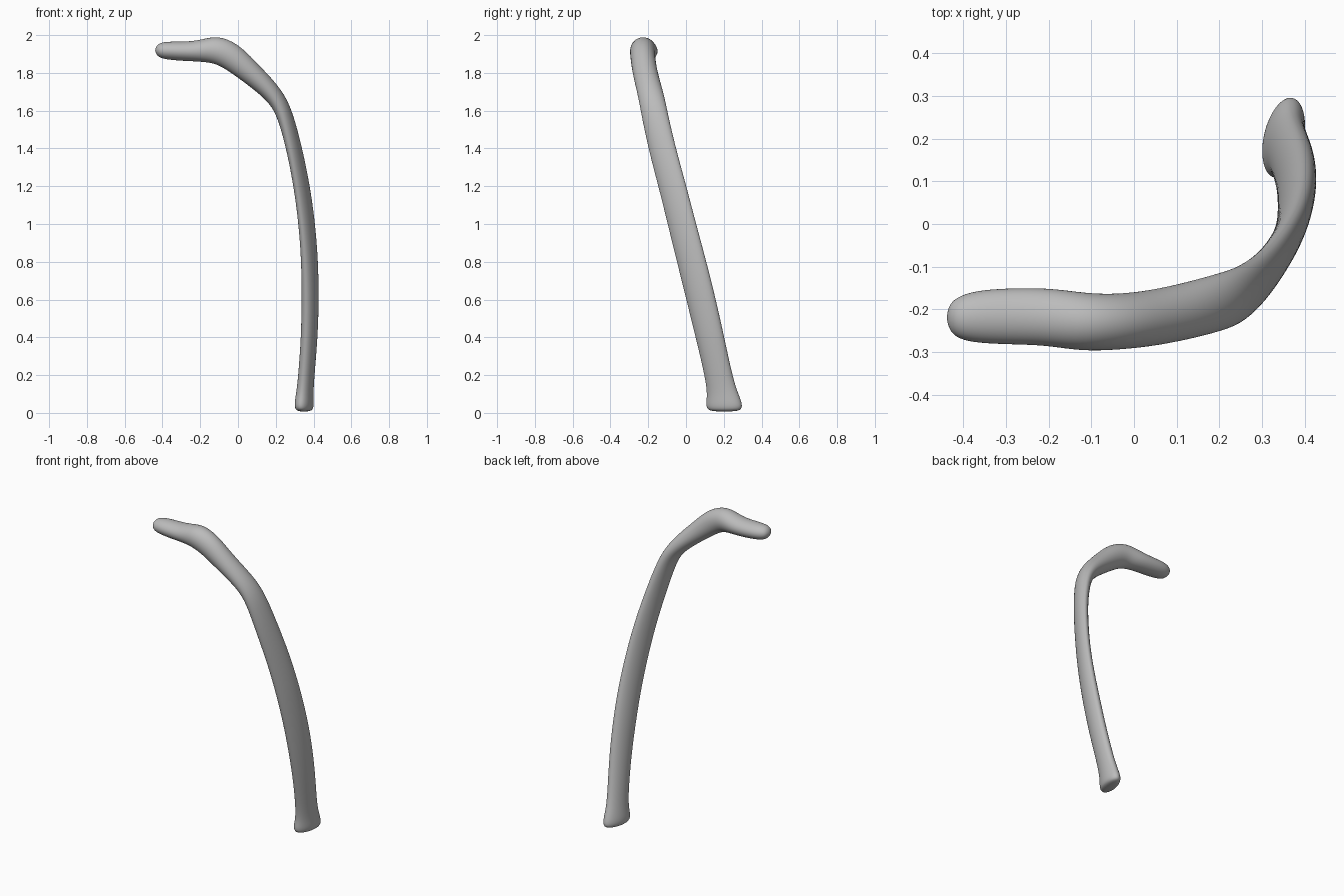
import bpy, bmesh, math
from mathutils import Vector

cube = bpy.data.objects.get("Cube")
if cube:
    bpy.data.objects.remove(cube, do_unlink=True)

bone = bpy.data.materials.new("bone_grey")
bone.use_nodes = True
bone.diffuse_color = (0.5, 0.5, 0.5, 1)
bone.node_tree.nodes["Principled BSDF"].inputs["Base Color"].default_value = (0.5, 0.5, 0.5, 1)

# Cross-sections from head to foot: x, y, z, half width, half thickness, tilt
stations = [
    (-.432, -.222, 1.92, .030, .022, 0),
    (-.415, -.221, 1.92, .048, .040, 0),
    (-.37, -.217, 1.918, .062, .048, 0),
    (-.28, -.216, 1.914, .066, .051, 0),
    (-.20, -.217, 1.916, .067, .056, 0),
    (-.12, -.230, 1.926, .068, .075, 0),
    (-.04, -.230, 1.893, .065, .074, 0),
    (.05, -.220, 1.815, .065, .062, 2),
    (.14, -.200, 1.735, .066, .053, 5),
    (.205, -.182, 1.665, .068, .046, 10),
    (.25, -.166, 1.58, .070, .040, 15),
    (.298, -.127, 1.40, .073, .035, 20),
    (.338, -.072, 1.20, .075, .034, 22),
    (.365, -.022, 1.00, .077, .035, 22),
    (.380, .030, .80, .079, .037, 20),
    (.383, .080, .60, .079, .040, 18),
    (.378, .127, .40, .076, .040, 16),
    (.362, .172, .20, .073, .040, 14),
    (.354, .190, .11, .080, .042, 13),
    (.350, .202, .05, .098, .048, 13),
    (.350, .203, .022, .094, .044, 13),
    (.350, .203, .010, .075, .032, 13),
]
SIDES = 16
centres = [Vector(s[:3]) for s in stations]

# Loft the rib through its cross-sections
bm = bmesh.new()
rings = []
for i, (x, y, z, wide, thick, tilt) in enumerate(stations):
    ahead = centres[min(i + 1, len(centres) - 1)]
    behind = centres[max(i - 1, 0)]
    tangent = (ahead - behind).normalized()
    if z < .06:
        tangent = Vector((0, 0, -1))      # level foot
    a = math.radians(tilt)
    v = Vector((math.sin(a), math.cos(a), 0))
    v = (v - tangent * v.dot(tangent)).normalized()
    u = tangent.cross(v)
    ring = []
    for k in range(SIDES):
        t = math.tau * k / SIDES
        p = centres[i] + (v * wide * math.cos(t) + u * thick * math.sin(t)) * 1.025
        ring.append(bm.verts.new(p))
    rings.append(ring)
for r0, r1 in zip(rings, rings[1:]):
    for k in range(SIDES):
        n = (k + 1) % SIDES
        bm.faces.new((r0[k], r0[n], r1[n], r1[k]))

# Close both ends with a fan
for ring, offset in ((rings[0], Vector((-.008, 0, 0))), (rings[-1], Vector((0, 0, -.004)))):
    centre = sum((w.co for w in ring), Vector()) / SIDES
    tip = bm.verts.new(centre + offset)
    for k in range(SIDES):
        bm.faces.new((ring[k], ring[(k + 1) % SIDES], tip))
bmesh.ops.recalc_face_normals(bm, faces=bm.faces)

mesh = bpy.data.meshes.new("rib_bone")
bm.to_mesh(mesh)
bm.free()
mesh.materials.append(bone)
mesh.shade_smooth()
rib = bpy.data.objects.new("rib_bone", mesh)
bpy.context.collection.objects.link(rib)
smooth = rib.modifiers.new("smooth", 'SUBSURF')
smooth.levels = smooth.render_levels = 2
